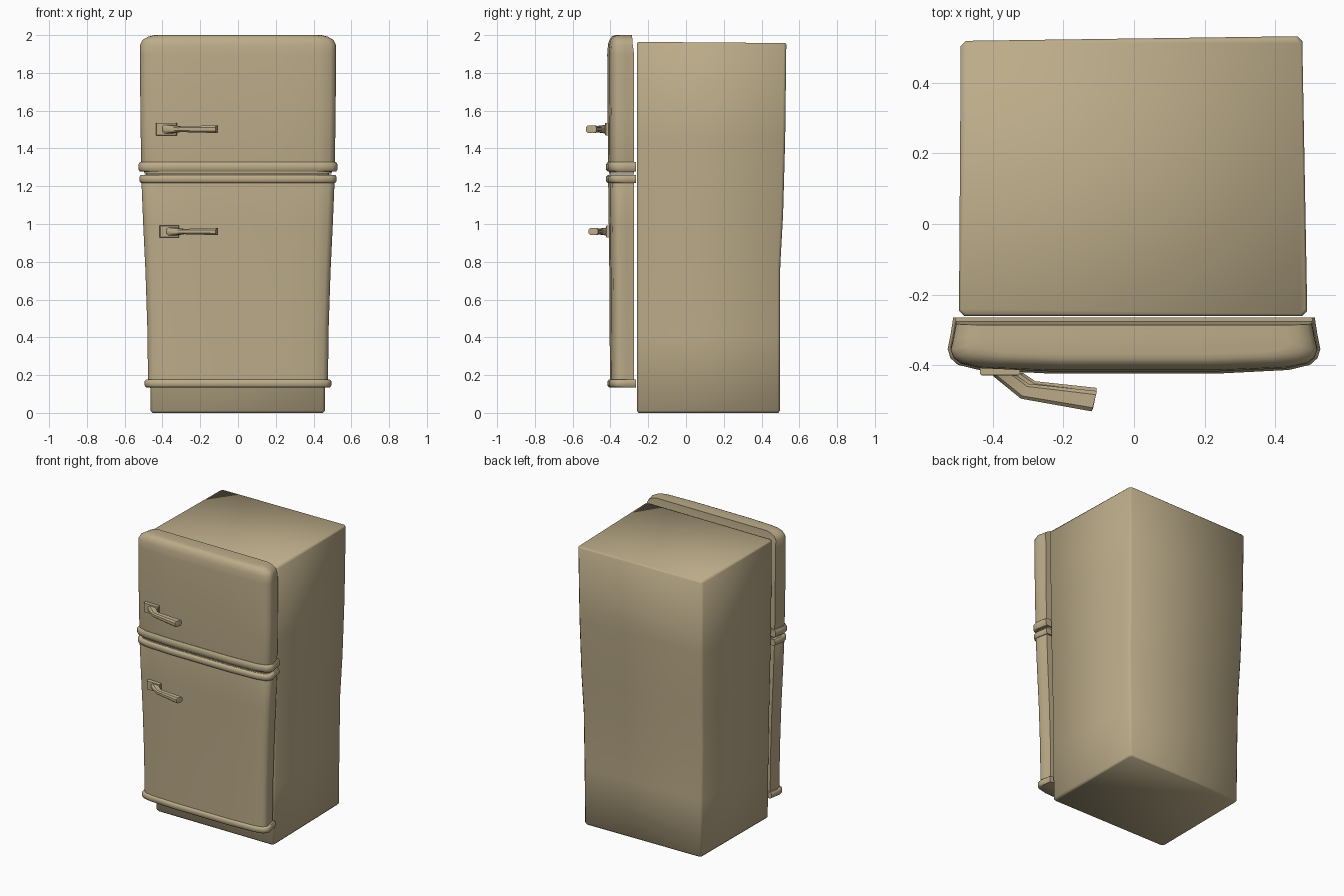
import bpy, bmesh, math

if "Cube" in bpy.data.objects:
    bpy.data.objects.remove(bpy.data.objects["Cube"])

mat = bpy.data.materials.new("cream_enamel")
mat.diffuse_color = (0.50, 0.41, 0.25, 1)
mat.use_nodes = True
mat.node_tree.nodes["Principled BSDF"].inputs["Base Color"].default_value = mat.diffuse_color


def loft(name, rings, angle=50):
    """Skin equal-length rings of points and cap both ends."""
    bm = bmesh.new()
    vs = [[bm.verts.new(p) for p in r] for r in rings]
    n = len(vs[0])
    for a, b in zip(vs, vs[1:]):
        for i in range(n):
            j = (i + 1) % n
            bm.faces.new((a[i], a[j], b[j], b[i]))
    bm.faces.new(vs[0])
    bm.faces.new(vs[-1])
    bmesh.ops.recalc_face_normals(bm, faces=bm.faces)
    me = bpy.data.meshes.new(name)
    bm.to_mesh(me)
    bm.free()
    me.materials.append(mat)
    ob = bpy.data.objects.new(name, me)
    bpy.context.collection.objects.link(ob)
    bpy.ops.object.select_all(action='DESELECT')
    ob.select_set(True)
    bpy.context.view_layer.objects.active = ob
    bpy.ops.object.shade_smooth_by_angle(angle=math.radians(angle))
    return ob


def cabinet_ring(z, left, right, back, inset=0, tilt=0):
    """Chamfered, slightly skewed rectangle; tilt drops the back edge."""
    c, f = 0.014, -0.26
    l, r, b = left + inset, right - inset, back - inset
    f += inset
    lb, rb = l + 0.005, r - 0.014
    pts = [(l + c, f), (r - c, f), (r, f + c), (rb, b - c), (rb - c, b),
           (lb + c, b - 0.013), (lb, b - 0.013 - c), (l, f + c)]
    return [(x, y, z - (tilt if y > 0 else 0)) for x, y in pts]


# Cabinet, leaning outward towards the top
loft("cabinet", [
    cabinet_ring(0.0, -0.46, 0.458, 0.497, 0.008),
    cabinet_ring(0.012, -0.463, 0.460, 0.498),
    cabinet_ring(0.40, -0.468, 0.464, 0.498),
    cabinet_ring(0.78, -0.475, 0.470, 0.499),
    cabinet_ring(1.05, -0.482, 0.477, 0.514),
    cabinet_ring(1.45, -0.490, 0.485, 0.525),
    cabinet_ring(1.955, -0.495, 0.490, 0.531, 0, 0.006),
    cabinet_ring(1.964, -0.495, 0.490, 0.531, 0.006, 0.006),
])

# Half of the bowed door section: x as a fraction of half width, y in units
HALF = [(0.97, -0.275), (0.985, -0.32), (1.0, -0.355), (0.985, -0.378),
        (0.945, -0.395), (0.83, -0.408), (0.45, -0.417)]
SECTION = HALF + [(-x, y) for x, y in reversed(HALF)]


def door_ring(z, hw, front=0.0, grow=0.0, back=-0.275):
    """front moves the face back; grow pushes the outline out."""
    out = []
    for x, y in SECTION:
        t = (y + 0.275) / -0.142
        out.append((x * (hw + grow),
                    back + t * (-0.142 + front - grow + (-0.275 - back)), z))
    return out


# Freezer door with rounded top
loft("freezer_door", [
    door_ring(1.268, 0.495, 0.01), door_ring(1.33, 0.513, 0.005),
    door_ring(1.60, 0.517, 0.002), door_ring(1.90, 0.519),
    door_ring(1.95, 0.518, 0.004, back=-0.282),
    door_ring(1.975, 0.505, 0.012, back=-0.284),
    door_ring(1.992, 0.475, 0.024, back=-0.285),
    door_ring(1.998, 0.45, 0.036, back=-0.285),
    door_ring(2.0, 0.44, 0.05, back=-0.285)])

# Main door, tapering downward
loft("main_door", [
    door_ring(0.15, 0.476, 0.014), door_ring(0.45, 0.480, 0.013),
    door_ring(0.75, 0.490, 0.011), door_ring(1.0, 0.502, 0.008),
    door_ring(1.22, 0.511, 0.005), door_ring(1.262, 0.495, 0.01)])


# Rounded trim bands wrapped around the door edges
def trim(name, z0, z1, hw, front):
    d = (z1 - z0) * 0.22
    rows = [(z0, -0.008), (z0 + d, 0), (z1 - d, 0), (z1, -0.008)]
    loft(name, [door_ring(z, hw, front, g, -0.264) for z, g in rows])


trim("freezer_door_trim", 1.277, 1.328, 0.527, -0.006)
trim("main_door_upper_trim", 1.217, 1.260, 0.522, -0.006)
trim("main_door_lower_trim", 0.135, 0.178, 0.494, 0.002)


# Handles: a flat plate and an angled lever
def handle(name, z, x0, y0, s):
    def plate_ring(y, k):
        w, h = 0.056 * s * k, 0.034 * s * k
        cx = x0 + 0.056 * s
        return [(cx - w, y, z - h), (cx + w, y, z - h),
                (cx + w, y, z + h), (cx - w, y, z + h)]
    loft(name + "_plate", [plate_ring(y0 + 0.02, 1), plate_ring(y0 - 0.012, 1),
                           plate_ring(y0 - 0.016, 0.93)], 30)

    # Plan stations: outer point, inner point, half height
    stations = [((-0.412, -0.418), (-0.345, -0.418), 0.026),
                ((-0.395, -0.433), (-0.332, -0.428), 0.022),
                ((-0.320, -0.494), (-0.298, -0.452), 0.015),
                ((-0.130, -0.528), (-0.108, -0.472), 0.020),
                ((-0.120, -0.530), (-0.105, -0.474), 0.020),
                ((-0.116, -0.522), (-0.107, -0.481), 0.014)]
    dx, dy = x0 + 0.435, y0 + 0.412
    rings = []
    for (ax, ay), (bx, by), h in stations:
        h *= s
        ring = []
        for t, k in [(0, -.5), (.18, -1), (.82, -1), (1, -.5),
                     (1, .5), (.82, 1), (.18, 1), (0, .5)]:
            x, y = ax + (bx - ax) * t, ay + (by - ay) * t
            # The free end stays at the same x while the root shifts
            fade = min(1, max(0, (-0.105 - x) / 0.2))
            ring.append((x + dx * fade, y0 + (y + 0.412) * s, z + k * h))
        rings.append(ring)
    loft(name + "_lever", rings, 40)


handle("freezer_handle", 1.502, -0.435, -0.412, 1.0)
handle("main_handle", 0.960, -0.415, -0.408, 0.92)
